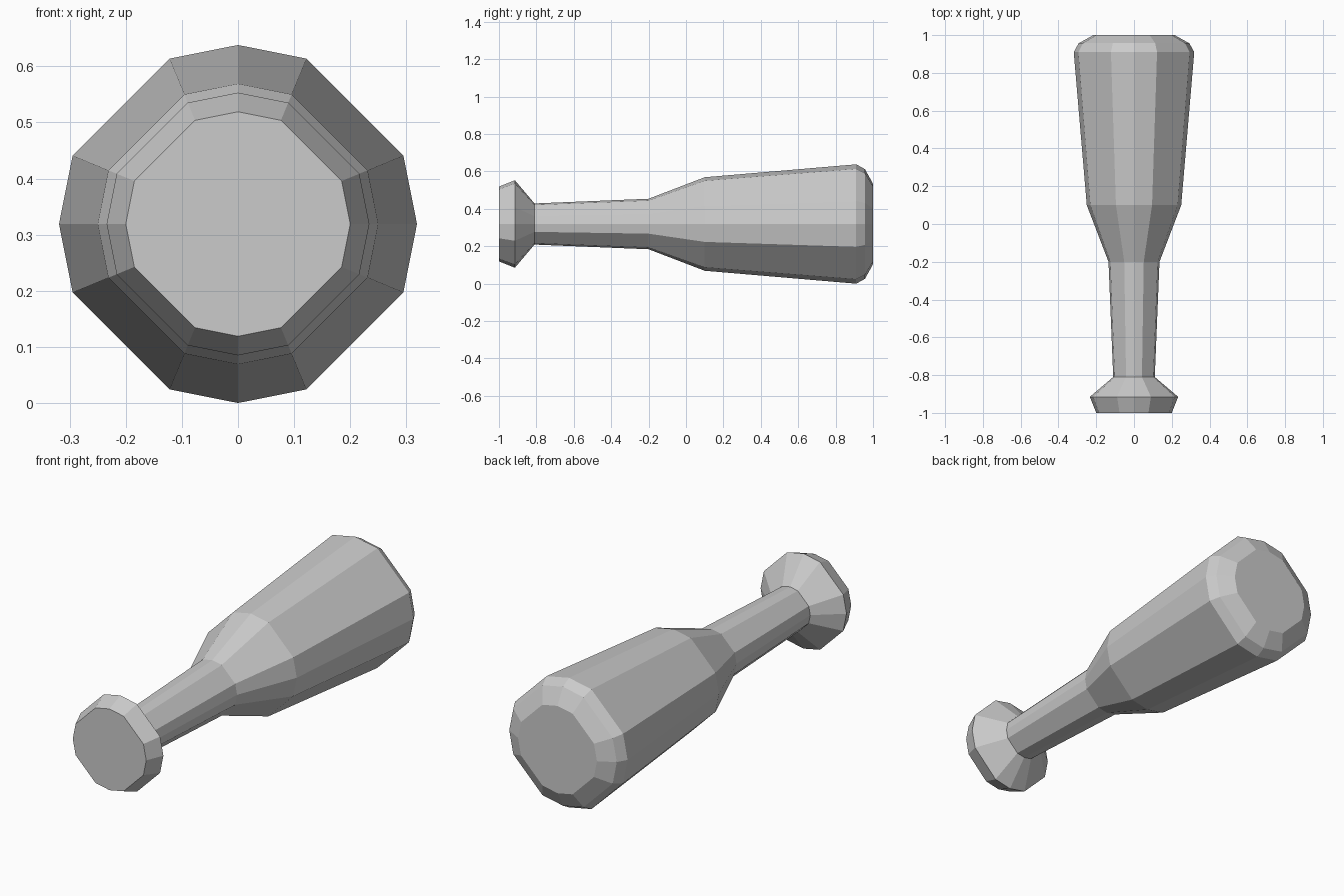
import bpy, bmesh
from math import sin, cos, radians

if "Cube" in bpy.data.objects:
    bpy.data.objects.remove(bpy.data.objects["Cube"])

AXIS_Z = 0.319
# Twelve-sided section: a 16-gon with its four diagonal corners removed
ANGLES = [radians(22.5 * i) for i in range(16) if i % 4 != 2]


def lathe(name, profile, cap_front=False, cap_back=False):
    """Sweep (y, radius) pairs around the lengthwise axis."""
    bm = bmesh.new()
    rings = [[bm.verts.new((r * sin(a), y, AXIS_Z + r * cos(a))) for a in ANGLES]
             for y, r in profile]
    n = len(ANGLES)
    for a, b in zip(rings, rings[1:]):
        for i in range(n):
            j = (i + 1) % n
            bm.faces.new((a[i], b[i], b[j], a[j]))
    if cap_front:
        bm.faces.new(rings[0])
    if cap_back:
        bm.faces.new(rings[-1][::-1])
    # Make every face point away from the axis or out of the end caps
    bm.normal_update()
    for f in bm.faces:
        c = f.calc_center_median()
        if abs(f.normal.y) > 0.99:
            wrong = f.normal.y * c.y < 0
        else:
            wrong = f.normal.x * c.x + f.normal.z * (c.z - AXIS_Z) < 0
        if wrong:
            f.normal_flip()
    mesh = bpy.data.meshes.new(name)
    bm.to_mesh(mesh)
    bm.free()
    obj = bpy.data.objects.new(name, mesh)
    bpy.context.collection.objects.link(obj)
    return obj


# Flared knob at the grip end
lathe("pommel", [(-1.0, 0.2), (-0.915, 0.234), (-0.81, 0.11)], cap_front=True)
# Slim grip
lathe("handle", [(-0.81, 0.11), (-0.2, 0.135)])
# Heavy striking end with a bevelled rim
lathe("club_head", [(-0.2, 0.135), (0.1, 0.25), (0.91, 0.319),
                    (0.957, 0.293), (1.0, 0.215)], cap_back=True)
